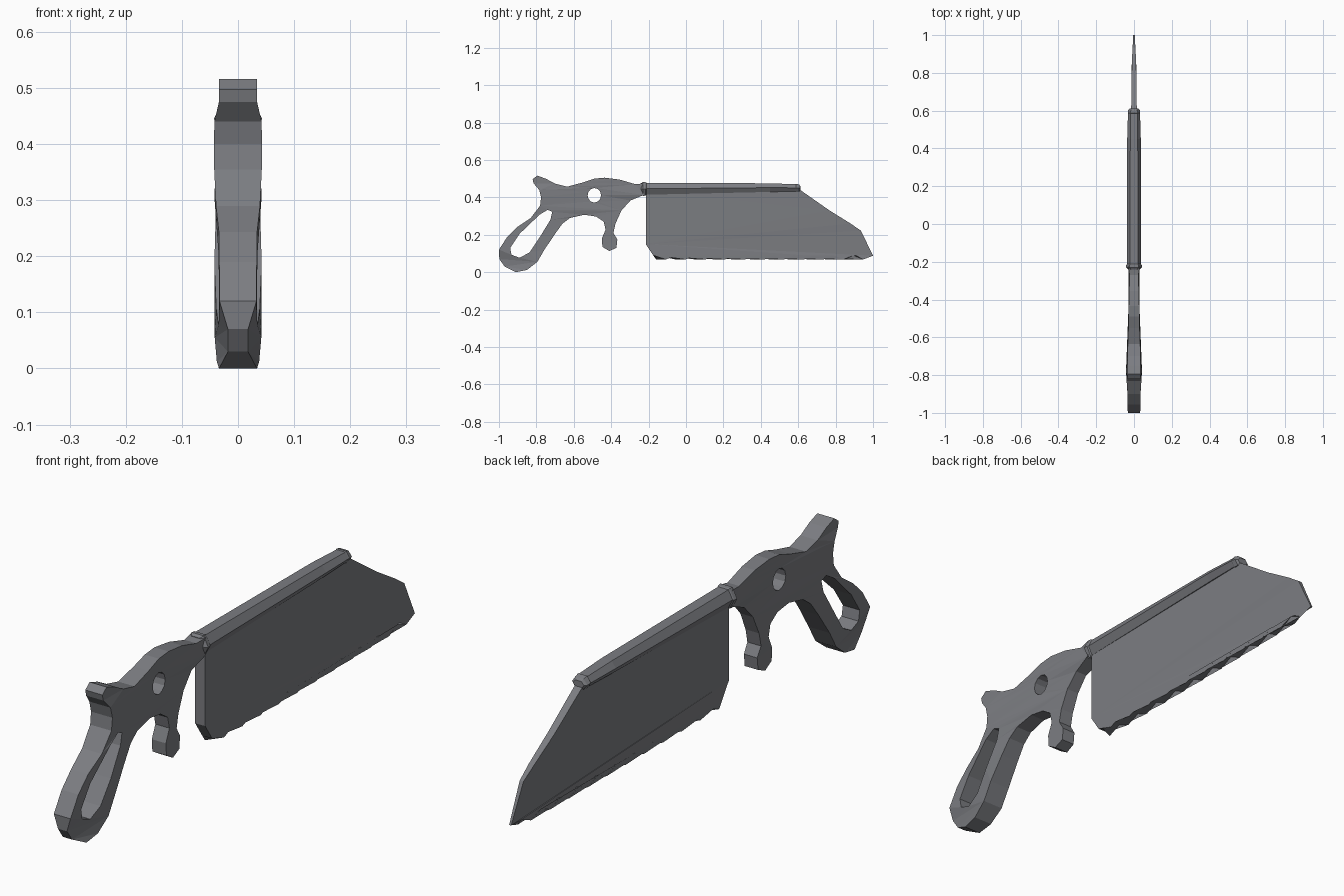
import bpy, bmesh, math
from mathutils import Vector
from mathutils.geometry import tessellate_polygon

if "Cube" in bpy.data.objects:
    bpy.data.objects.remove(bpy.data.objects["Cube"])

steel = bpy.data.materials.new("grey steel")
steel.diffuse_color = (0.2, 0.205, 0.222, 1)
steel.use_nodes = True
steel.node_tree.nodes["Principled BSDF"].inputs["Base Color"].default_value = steel.diffuse_color


def finish(name, verts, faces):
    me = bpy.data.meshes.new(name)
    me.from_pydata(verts, [], faces)
    bm = bmesh.new()
    bm.from_mesh(me)
    bmesh.ops.recalc_face_normals(bm, faces=bm.faces)
    bm.to_mesh(me)
    bm.free()
    me.materials.append(steel)
    ob = bpy.data.objects.new(name, me)
    bpy.context.collection.objects.link(ob)
    return ob


def lerp_table(table, y):
    if y <= table[0][0]:
        return table[0][1]
    for (a, p), (b, q) in zip(table, table[1:]):
        if y <= b:
            return p + (q - p) * (y - a) / (b - a)
    return table[-1][1]


def plate(name, loops, half, height=lambda i, z, side: z):
    """Two-sided plate from (y, z) loops; first loop is outer, others are holes."""
    flat = [p for lp in loops for p in lp]
    n = len(flat)
    verts = [(s * half(y, z), y, height(i, z, s))
             for s in (-1, 1) for i, (y, z) in enumerate(flat)]
    tris = tessellate_polygon([[Vector((y, z, 0)) for y, z in lp] for lp in loops])
    faces = [tuple(t) for t in tris] + [tuple(n + i for i in reversed(t)) for t in tris]
    start = 0
    for lp in loops:
        m = len(lp)
        for i in range(m):
            a, b = start + i, start + (i + 1) % m
            faces.append((a, b, b + n, a + n))
        start += m
    return finish(name, verts, faces)


# handle: pistol grip with horn, finger prong and two openings
outline = [
    (-.225, .475), (-.27, .47), (-.355, .495), (-.435, .505), (-.49, .50), (-.55, .48),
    (-.635, .457), (-.70, .473), (-.75, .50), (-.795, .516), (-.82, .497), (-.815, .475),
    (-.785, .44), (-.775, .40), (-.78, .355), (-.83, .29), (-.90, .243), (-.955, .19),
    (-1.0, .12), (-.998, .07), (-.97, .03), (-.91, 0), (-.85, .012), (-.795, .055),
    (-.757, .12), (-.70, .205), (-.66, .26), (-.62, .29), (-.543, .307), (-.48, .297),
    (-.44, .27), (-.43, .227), (-.45, .18), (-.447, .135), (-.41, .113), (-.372, .13),
    (-.367, .175), (-.388, .21), (-.377, .26), (-.345, .33), (-.297, .383), (-.225, .413)]
slot = [(-.74, .333), (-.715, .323), (-.725, .28), (-.783, .185), (-.837, .105),
        (-.89, .077), (-.933, .093), (-.94, .13), (-.89, .205), (-.783, .307)]
eye = [(-.49 + .036 * math.cos(k * math.tau / 12), .411 + .039 * math.sin(k * math.tau / 12))
       for k in range(12)]
widths = [(-1, .033), (-.9, .034), (-.82, .04), (-.77, .043), (-.64, .033),
          (-.5, .028), (-.4, .028), (-.28, .022), (-.23, .03)]


def handle_half(y, z):
    if y < -.96 and z < .08:      # pinched butt
        return .018
    h = lerp_table(widths, y)
    return min(h, .034) if z > .46 else h


plate("handle", [outline, slot, eye], handle_half)

# blade: tapered plate, teeth set alternately left and right
N = 22
first = -.16
teeth = [(first + k * (1 - first) / N, .09) for k in range(N)]
blade_loop = [(-.215, .44), (-.215, .15), (-.175, .09)] + teeth + [
    (1.0, .088), (.935, .222), (.88, .26), (.767, .33), (.61, .44)]
blade_widths = [(-.2, .02), (.5, .016), (.85, .012), (1, .004)]


def tooth(i, z, side):
    if 3 <= i < 3 + N and (i % 2 == 0) == (side > 0):
        return z - .022
    return z


plate("blade", [blade_loop], lambda y, z: lerp_table(blade_widths, y), tooth)

# spine: hexagonal rail with a collar at the handle and a small end cap
sections = [  # y, centre z, half height, half width
    (-.24, .445, .03, .03), (-.23, .445, .037, .043), (-.216, .445, .036, .041),
    (-.212, .446, .032, .037), (.45, .452, .023, .036), (.585, .451, .019, .032),
    (.588, .451, .022, .033), (.605, .449, .019, .03), (.612, .448, .012, .022)]
shape = [(.55, 1), (1, 0), (.55, -1), (-.55, -1), (-1, 0), (-.55, 1)]
verts = [(w * a, y, zc + h * b) for y, zc, h, w in sections for a, b in shape]
faces = [(6 * s + i, 6 * s + (i + 1) % 6, 6 * s + 6 + (i + 1) % 6, 6 * s + 6 + i)
         for s in range(len(sections) - 1) for i in range(6)]
last = 6 * (len(sections) - 1)
faces += [tuple(range(6)), tuple(range(last, last + 6))]
finish("spine", verts, faces)
